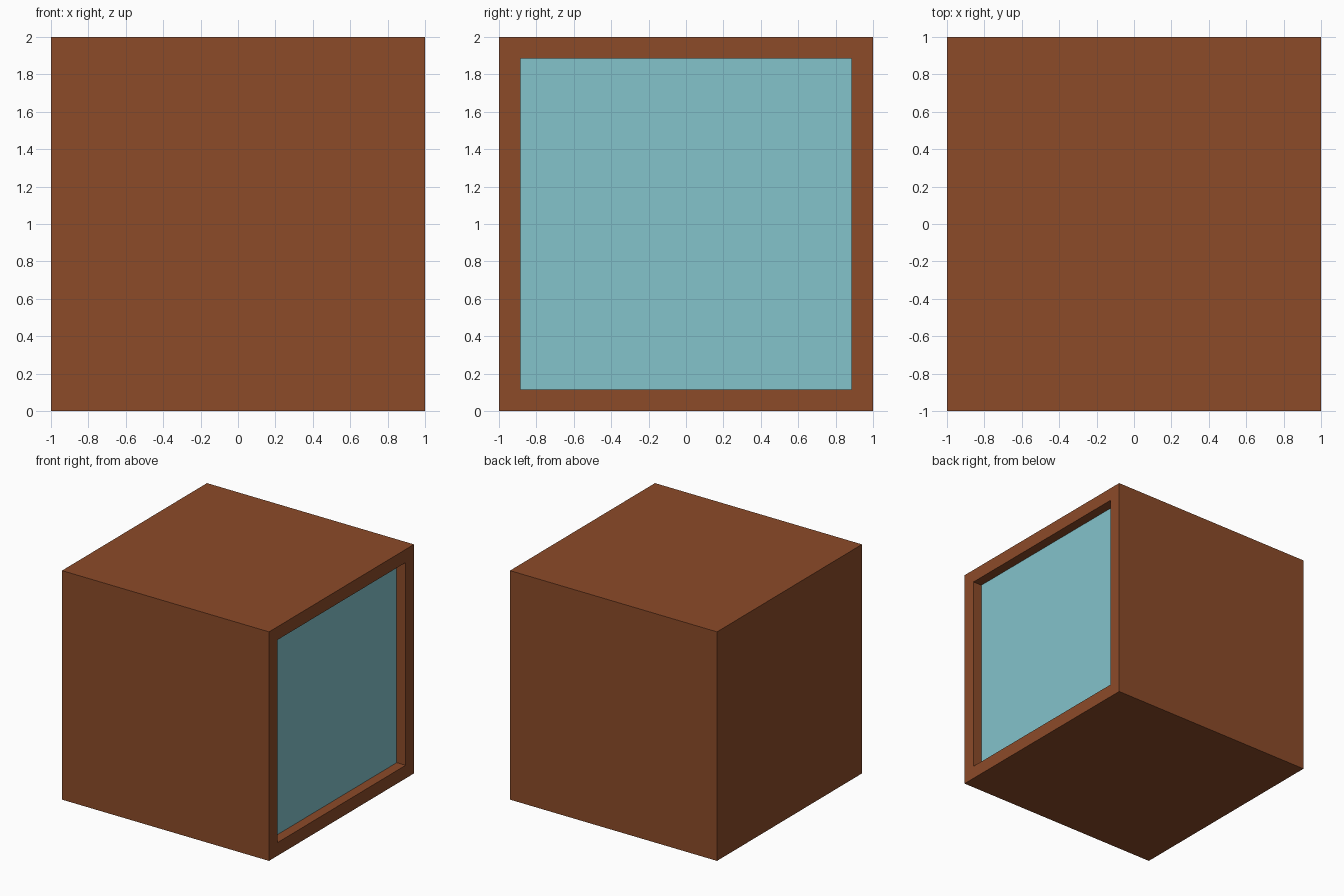
import bpy, bmesh
from mathutils import Matrix, Vector

if "Cube" in bpy.data.objects:
    bpy.data.objects.remove(bpy.data.objects["Cube"])

FRAME, DEPTH = 0.115, 0.086


def material(name, color):
    m = bpy.data.materials.new(name)
    m.diffuse_color = (*color, 1)
    m.use_nodes = True
    m.node_tree.nodes["Principled BSDF"].inputs["Base Color"].default_value = m.diffuse_color
    return m


# Box body standing on the ground
bm = bmesh.new()
bmesh.ops.create_cube(bm, size=2, matrix=Matrix.Translation((0, 0, 1)))

# Right side: frame border, then the panel pushed inwards
bm.normal_update()
panel = max(bm.faces, key=lambda f: f.normal.x)
bmesh.ops.inset_region(bm, faces=[panel], thickness=FRAME, use_even_offset=True)
panel = bmesh.ops.extrude_discrete_faces(bm, faces=[panel])["faces"][0]
bmesh.ops.translate(bm, verts=panel.verts, vec=Vector((-DEPTH, 0, 0)))
panel.material_index = 1
bm.normal_update()

mesh = bpy.data.meshes.new("box_with_recessed_panel")
bm.to_mesh(mesh)
bm.free()
mesh.materials.append(material("brown_body", (0.262, 0.070, 0.022)))
mesh.materials.append(material("pale_blue_panel", (0.227, 0.546, 0.597)))
box = bpy.data.objects.new("box_with_recessed_panel", mesh)
bpy.context.collection.objects.link(box)
